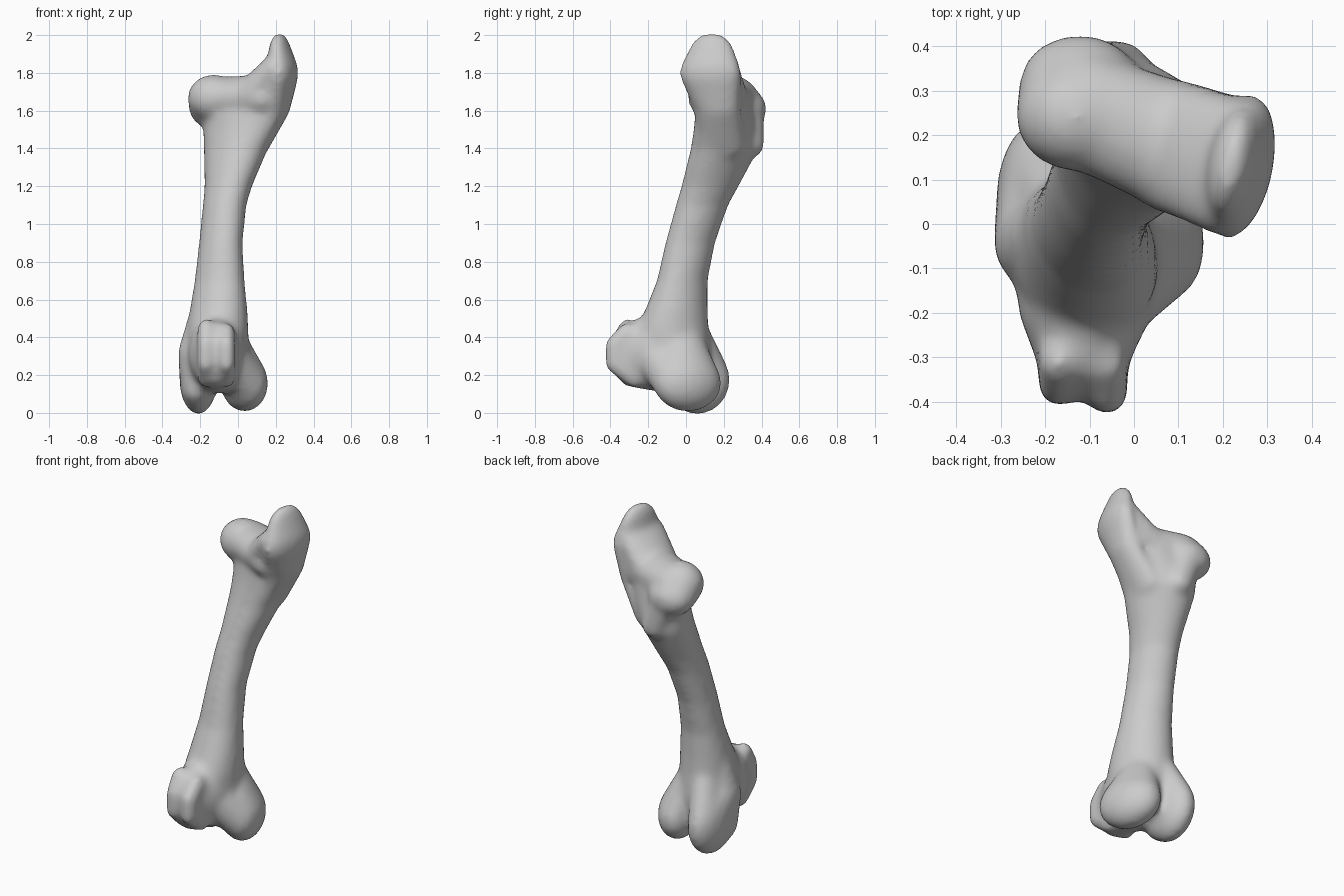
import bpy
import bmesh
from math import cos, sin, pi, radians
from mathutils import Matrix, Vector

default_cube = bpy.data.objects.get("Cube")
if default_cube:
    bpy.data.objects.remove(default_cube, do_unlink=True)

bone_mesh = bpy.data.meshes.new("thigh_bone")
bone = bpy.data.objects.new("thigh_bone", bone_mesh)
bpy.context.collection.objects.link(bone)
body = bmesh.new()


def ellipsoid_points(centre, radii, turn=0):
    """Points on an ellipsoid turned about the vertical axis."""
    ball = bmesh.new()
    bmesh.ops.create_icosphere(ball, subdivisions=3, radius=1)
    place = (Matrix.Translation(centre)
             @ Matrix.Rotation(radians(turn), 4, "Z")
             @ Matrix.Diagonal(Vector(radii).to_4d()))
    points = [place @ vert.co for vert in ball.verts]
    ball.free()
    return points


def add_lump(*ellipsoids):
    """Add one closed lump wrapped tightly round the given ellipsoids."""
    lump = bmesh.new()
    for ellipsoid in ellipsoids:
        for point in ellipsoid_points(*ellipsoid):
            lump.verts.new(point)
    bmesh.ops.convex_hull(lump, input=lump.verts)
    unused = [v for v in lump.verts if not v.link_faces]
    bmesh.ops.delete(lump, geom=unused, context="VERTS")
    bmesh.ops.recalc_face_normals(lump, faces=lump.faces)
    piece = bpy.data.meshes.new("piece")
    lump.to_mesh(piece)
    lump.free()
    body.from_mesh(piece)
    bpy.data.meshes.remove(piece)


def add_loft(sections, sides=28):
    """Skin a tube through skewed ovals: height, x limits, y limits, skew."""
    rings = []
    for height, left, right, front, back, skew in sections:
        ring = []
        for step in range(sides):
            angle = 2 * pi * step / sides
            x = (left + right) / 2 + (right - left) / 2 * cos(angle)
            y = (front + back) / 2 + (back - front) / 2 * sin(angle - skew)
            ring.append(body.verts.new((x, y, height)))
        rings.append(ring)
    for lower, upper in zip(rings, rings[1:]):
        for i in range(sides):
            j = (i + 1) % sides
            body.faces.new((lower[i], lower[j], upper[j], upper[i]))
    body.faces.new(reversed(rings[0]))
    body.faces.new(rings[-1])


# Shaft, leaning back and flaring at both ends
add_loft([
    (.12, -.23, .06, -.18, .1, 0),
    (.3, -.28, .06, -.28, .13, 0),
    (.45, -.27, .055, -.26, .12, .1),
    (.55, -.255, .05, -.215, .115, .15),
    (.7, -.23, .035, -.155, .115, .2),
    (.9, -.207, .025, -.11, .155, .2),
    (1.1, -.187, .045, -.055, .225, .15),
    (1.2, -.177, .075, -.025, .28, .15),
    (1.4, -.182, .16, .025, .385, .25),
    (1.5, -.185, .21, .04, .38, .35),
    (1.6, -.18, .25, .05, .36, .4),
    (1.7, -.18, .25, .08, .34, .4),
])

# Round head, sloping down at the back, and the neck
add_lump(((-.13, .242, 1.668), (.138, .125, .125)),
         ((-.122, .312, 1.61), (.138, .115, .11)))
add_lump(((-.1, .29, 1.6), (.11, .11, .08)),
         ((-.04, .25, 1.48), (.11, .12, .08)))
neck_end = ((.14, .155, 1.67), (.1, .15, .12), -12)
add_lump(((-.1, .25, 1.67), (.11, .135, .11)), neck_end)

# Tall flattened upper process, tapering down into the shaft
process_middle = ((.238, .128, 1.8), (.076, .168, .12), -12)
process_root = ((.2, .165, 1.62), (.075, .125, .08), -12)
add_lump(process_middle, process_root,
         ((.22, .135, 1.9), (.055, .125, .115), -12))
add_lump(process_root, ((.1, .19, 1.42), (.06, .13, .08)))

# Web sloping from the neck up to the process
add_lump(neck_end, process_root)
add_lump(process_root,
         ((.07, .18, 1.68), (.08, .15, .1), -12),
         ((.205, .13, 1.84), (.07, .155, .06), -12))

# Small process running down the back from the head
add_lump(((-.1, .33, 1.59), (.09, .085, .08)),
         ((-.035, .345, 1.42), (.075, .07, .07)))

# Knuckle on the left, with its shoulder running to the front
left_knuckle = ((.035, .01, .157), (.115, .187, .152), 20)
add_lump(left_knuckle, ((-.06, -.02, .44), (.08, .09, .06)))
add_lump(left_knuckle, ((-.02, -.17, .28), (.07, .08, .11)))

# Knuckle on the right, with the bulge on its outer side
right_knuckle = ((-.21, .06, .175), (.1, .175, .185))
outer_bulge = ((-.25, -.04, .31), (.067, .09, .11))
add_lump(right_knuckle, ((-.15, .02, .46), (.08, .09, .07)))
add_lump(right_knuckle, outer_bulge,
         ((-.22, -.03, .13), (.08, .1, .09)))
add_lump(outer_bulge, ((-.19, -.02, .6), (.045, .06, .05)))

# Front block of the knee, tapering forward
add_lump(((-.11, -.08, .28), (.16, .1, .18)),
         ((-.11, -.2, .32), (.15, .07, .2)),
         ((-.115, -.31, .31), (.1, .075, .17)))

# Pair of raised ridges on the block
for x, front, top in ((-.17, -.36, .45), (-.06, -.38, .43)):
    ridge = (.045, .05, .05)
    add_lump(((x, front, .26), ridge), ((x, front, .36), ridge),
             ((x, -.31, top), ridge), ((x, -.27, .18), ridge),
             ((x, -.18, .32), ridge))
add_lump(((-.115, -.335, .32), (.09, .065, .12)))

body.to_mesh(bone_mesh)
body.free()

# Fuse the lumps into one skin and soften the joins
fuse = bone.modifiers.new("fuse", "REMESH")
fuse.mode = "VOXEL"
fuse.voxel_size = .016
fuse.use_smooth_shade = True
soften = bone.modifiers.new("soften", "SMOOTH")
soften.factor = .5
soften.iterations = 18

# Plain grey bone colour
grey = bpy.data.materials.new("bone_grey")
grey.use_nodes = True
colour = (.6, .6, .6, 1)
grey.diffuse_color = colour
grey.node_tree.nodes["Principled BSDF"].inputs["Base Color"].default_value = colour
bone_mesh.materials.append(grey)

for other in bpy.context.selected_objects:
    other.select_set(False)
bone.select_set(True)
bpy.context.view_layer.objects.active = bone
bpy.ops.object.convert(target="MESH")
bpy.ops.object.shade_smooth()
